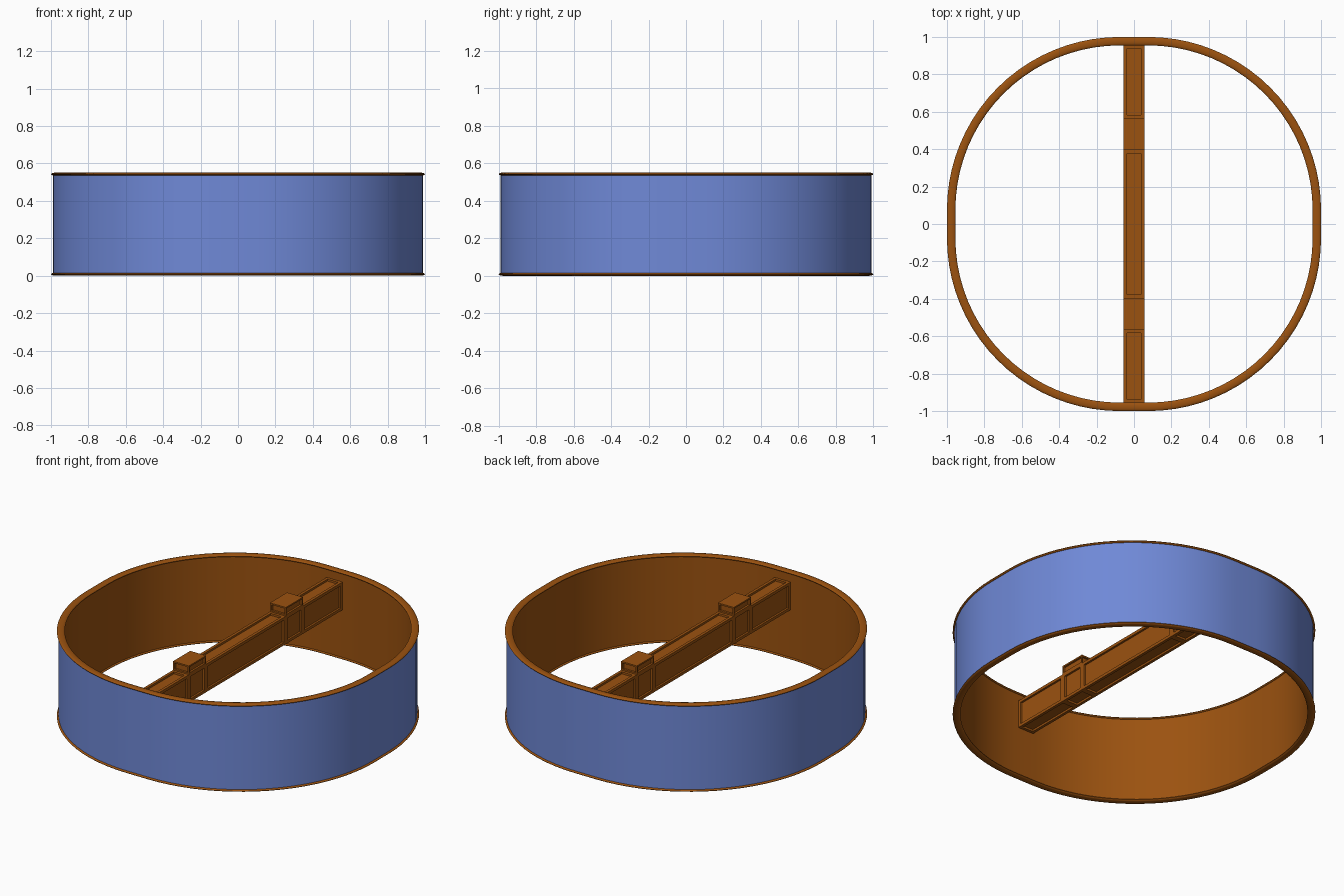
import bpy, bmesh, math

if "Cube" in bpy.data.objects:
    bpy.data.objects.remove(bpy.data.objects["Cube"])

def material(name, col):
    m = bpy.data.materials.new(name)
    m.diffuse_color = (*col, 1)
    m.use_nodes = True
    m.node_tree.nodes["Principled BSDF"].inputs["Base Color"].default_value = m.diffuse_color
    return m

BROWN = material("brown", (0.33, 0.085, 0.005))
BLUE = material("blue", (0.16, 0.25, 0.68))
FLAT = 0.075      # half length of the straight stretch on each side of the ring

def finish(name, bm, mats):
    bmesh.ops.recalc_face_normals(bm, faces=bm.faces)
    me = bpy.data.meshes.new(name)
    bm.to_mesh(me)
    bm.free()
    for m in mats:
        me.materials.append(m)
    ob = bpy.data.objects.new(name, me)
    bpy.context.collection.objects.link(ob)
    return ob

def sweep(name, profile, mats, blue_edges=(), seg=20):
    """Sweep a closed (reach, z) profile round a softly squared circle."""
    bm = bmesh.new()
    rings = []
    for q in range(4):
        for i in range(seg + 1):
            a = math.pi / 2 * (q + i / seg)
            cx = FLAT * (1 if q in (0, 3) else -1)
            cy = FLAT * (1 if q in (0, 1) else -1)
            rings.append([bm.verts.new((cx + (r - FLAT) * math.cos(a),
                                        cy + (r - FLAT) * math.sin(a), z))
                          for r, z in profile])
    n = len(profile)
    for k, ring in enumerate(rings):
        nxt = rings[(k + 1) % len(rings)]
        for j in range(n):
            f = bm.faces.new((ring[j], nxt[j], nxt[(j + 1) % n], ring[(j + 1) % n]))
            f.material_index = 1 if j in blue_edges else 0
    ob = finish(name, bm, mats)
    bpy.ops.object.select_all(action='DESELECT')
    bpy.context.view_layer.objects.active = ob
    ob.select_set(True)
    bpy.ops.object.shade_smooth_by_angle(angle=math.radians(35))

# Band: blue outside, brown inside
sweep("band", [(0.99, 0.008), (0.99, 0.543), (0.963, 0.543), (0.963, 0.008)],
      [BROWN, BLUE], blue_edges=(0,))

# Rounded lips at the top and bottom of the band
for name, zc in (("top_rim", 0.543), ("bottom_rim", 0.008)):
    lip = [(0.9775 + 0.0225 * math.cos(t * math.pi / 6),
            zc + 0.008 * math.sin(t * math.pi / 6)) for t in range(12)]
    sweep(name, lip, [BROWN])

# Crossbar: one stepped solid with two raised blocks and sunken panels
W, Z0, Z1, Z2 = 0.055, 0.315, 0.49, 0.545
ys = [-0.957, -0.565, -0.395, 0.395, 0.565, 0.957]
bm = bmesh.new()
cache = {}

def vert(x, y, z):
    key = (x, y, z)
    if key not in cache:
        cache[key] = bm.verts.new(key)
    return cache[key]

def quad(*pts):
    return bm.faces.new([vert(*p) for p in pts])

panels = []
for i, (a, b) in enumerate(zip(ys, ys[1:])):
    block = i in (1, 3)
    panels.append(quad((-W, a, Z0), (-W, b, Z0), (W, b, Z0), (W, a, Z0)))
    top = Z2 if block else Z1
    f = quad((-W, a, top), (W, a, top), (W, b, top), (-W, b, top))
    if not block:
        panels.append(f)
    for lo, hi in ([(Z0, Z1), (Z1, Z2)] if block else [(Z0, Z1)]):
        for x in (-W, W):
            panels.append(quad((x, a, lo), (x, b, lo), (x, b, hi), (x, a, hi)))
    if block:
        for y in (a, b):
            panels.append(quad((-W, y, Z1), (W, y, Z1), (W, y, Z2), (-W, y, Z2)))
for y in (ys[0], ys[-1]):
    quad((-W, y, Z0), (W, y, Z0), (W, y, Z1), (-W, y, Z1))
bmesh.ops.recalc_face_normals(bm, faces=bm.faces)
for f in panels:
    small = min(e.calc_length() for e in f.edges) < 0.08
    bmesh.ops.inset_individual(bm, faces=[f], thickness=0.013 if small else 0.025)
    bmesh.ops.inset_individual(bm, faces=[f], thickness=0.0005, depth=-0.012)
finish("crossbar", bm, [BROWN])
